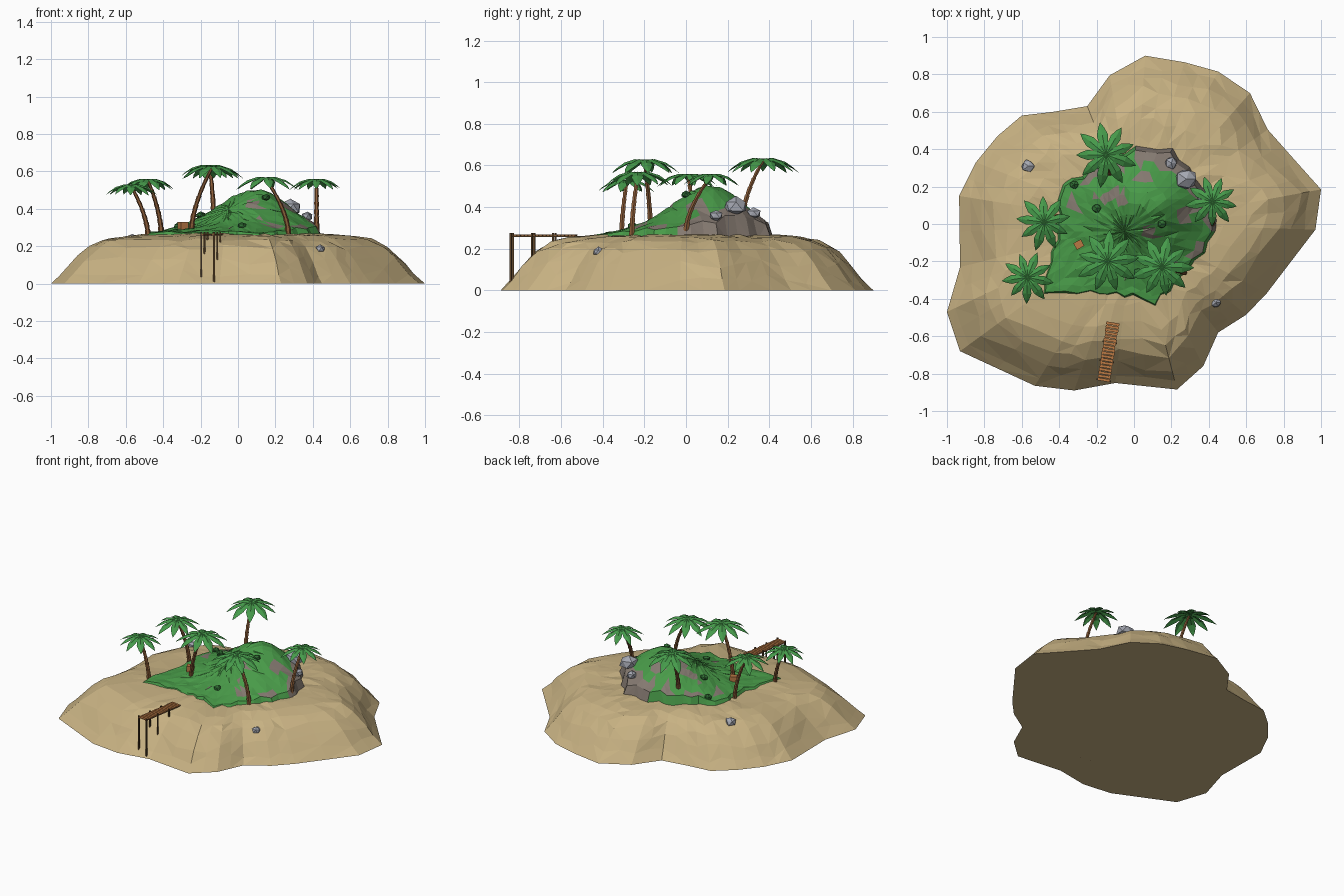
import bpy, bmesh, math, random
from mathutils import Vector, Matrix, noise

if "Cube" in bpy.data.objects:
    bpy.data.objects.remove(bpy.data.objects["Cube"])

random.seed(4)

def mat(name, r, g, b):
    m = bpy.data.materials.new(name)
    lin = [((c / 255 + 0.055) / 1.055) ** 2.4 for c in (r, g, b)]
    m.diffuse_color = (*lin, 1)
    m.use_nodes = True
    m.node_tree.nodes["Principled BSDF"].inputs["Base Color"].default_value = m.diffuse_color
    return m

SAND = mat("sand", 200, 178, 131)
GRASS = mat("grass", 72, 154, 72)
CLIFF = mat("cliff_rock", 132, 121, 112)
LEAF = mat("palm_leaf", 70, 155, 75)
TRUNK = mat("trunk_bark", 138, 92, 56)
PLANK = mat("plank_wood", 185, 120, 68)
POST = mat("post_wood", 92, 68, 42)
STONE = mat("stone", 165, 168, 178)
BUSH = mat("bush_green", 48, 110, 52)

def finish(bm, name, *mats):
    bmesh.ops.recalc_face_normals(bm, faces=bm.faces)
    me = bpy.data.meshes.new(name)
    bm.to_mesh(me)
    bm.free()
    for m in mats:
        me.materials.append(m)
    ob = bpy.data.objects.new(name, me)
    bpy.context.collection.objects.link(ob)
    return ob

def lerp_table(table, t):
    for (a, za), (b, zb) in zip(table, table[1:]):
        if t <= b:
            return za + (zb - za) * (t - a) / (b - a)
    return table[-1][1]

def reach(outline, c, ang):
    """distance from c to a star-shaped outline in direction ang"""
    d = Vector((math.cos(ang), math.sin(ang)))
    for i, q in enumerate(outline):
        a = Vector(outline[i - 1]) - Vector(c)
        e = Vector(q) - Vector(c) - a
        den = d.x * e.y - d.y * e.x
        if abs(den) < 1e-9:
            continue
        r = (a.x * e.y - a.y * e.x) / den
        s = (a.x * d.y - a.y * d.x) / den
        if r > 0 and -1e-6 <= s <= 1 + 1e-6:
            return r
    return 0.5

SHORE = [(.06, .9), (.27, .865), (.45, .815), (.62, .7), (.715, .505), (.87, .33), (1, .185),
         (.97, -.03), (.71, -.37), (.6, -.485), (.45, -.58), (.37, -.76), (.23, -.885),
         (-.1, -.85), (-.32, -.89), (-.53, -.865), (-.93, -.68), (-1, -.47), (-.93, -.23),
         (-.935, .15), (-.845, .33), (-.73, .47), (-.6, .58), (-.43, .6), (-.25, .63), (-.13, .795)]
MEADOW = [(-.41, .21), (-.26, .28), (-.15, .36), (.03, .42), (.22, .4), (.34, .24), (.43, .13),
          (.45, -.03), (.38, -.16), (.25, -.3), (.11, -.46), (.03, -.4), (-.29, -.38),
          (-.5, -.39), (-.48, -.24), (-.42, -.08)]
PROFILE = [(0, .275), (.3, .272), (.5, .264), (.62, .255), (.72, .236), (.8, .2), (.89, .117), (.95, .045), (1, 0)]

def sand_z(x, y):
    return lerp_table(PROFILE, math.hypot(x, y) / reach(SHORE, (0, 0), math.atan2(y, x)))

def ground_z(x, y):
    dx, dy = x - .1, y - .12
    sx = .21 if dx < 0 else .175
    sy = .18 if dy < 0 else .16
    return sand_z(x, y) + .222 * math.exp(-(dx / sx) ** 2 / 2 - (dy / sy) ** 2 / 2)

def polar(bm, centre, rings, angles, place):
    """polar grid of triangles; place(t, angle) gives each vertex"""
    mid = bm.verts.new(place(0, 0))
    prev = None
    n = len(angles)
    for t in rings:
        cur = [bm.verts.new(place(t, a)) for a in angles]
        for i in range(n):
            j = (i + 1) % n
            if prev is None:
                bm.faces.new((mid, cur[i], cur[j]))
            elif random.random() < .5:
                bm.faces.new((prev[i], cur[i], cur[j]))
                bm.faces.new((prev[i], cur[j], prev[j]))
            else:
                bm.faces.new((prev[i], cur[i], prev[j]))
                bm.faces.new((cur[i], cur[j], prev[j]))
        prev = cur
    return prev

# sand island with flat underside
angles = []
for i, q in enumerate(SHORE):
    p = SHORE[i - 1]
    angles += [math.atan2(p[1] + q[1], p[0] + q[0]), math.atan2(q[1], q[0])]
angles.sort()

def sand_vert(t, a):
    if t in (0, 1):
        r = t * reach(SHORE, (0, 0), a)
        return (r * math.cos(a), r * math.sin(a), lerp_table(PROFILE, t))
    t2 = t + random.uniform(-.022, .022)
    r = t2 * reach(SHORE, (0, 0), a)
    z = lerp_table(PROFILE, t2) + random.uniform(-.006, .006)
    return (r * math.cos(a), r * math.sin(a), z)

bm = bmesh.new()
rim = polar(bm, (0, 0), [.35, .5, .62, .72, .8, .88, .94, 1], angles, sand_vert)
bm.faces.new(rim)
finish(bm, "sand_island", SAND)

# grassy hill with bare rock on the steep back right side
HC = (-.05, -.04)

def hill_vert(t, a):
    edge = reach(MEADOW, HC, a) + .012 * math.sin(a * 19)
    r = edge * min(t, .985) if t < 1 else edge
    x, y = HC[0] + r * math.cos(a), HC[1] + r * math.sin(a)
    z = sand_z(x, y) - .02 if t == 1 else ground_z(x, y) + .008
    if 0 < t < .95:
        z += random.uniform(-.006, .006)
    return (x, y, z)

bm = bmesh.new()
polar(bm, HC, [.08, .2, .33, .46, .59, .72, .84, .94, 1],
      [math.tau * i / 48 for i in range(48)], hill_vert)
for f in bm.faces:
    c = f.calc_center_median()
    steep_side = c.x + c.y > .40 and c.z < .385
    patch = noise.noise(c * 11) > .3 and c.z > .3
    f.material_index = 1 if steep_side or patch else 0
finish(bm, "grassy_hill", GRASS, CLIFF)

# palms: bent tapering trunk and a crown of folded leaves
def palm(n, base, top, height, R):
    zb = ground_z(*base) - .015
    zt = height - .012
    bm = bmesh.new()
    prev = None
    for k in range(8):
        s = k / 7
        w = s ** 1.7
        c = Vector((base[0] + (top[0] - base[0]) * w, base[1] + (top[1] - base[1]) * w, zb + (zt - zb) * s))
        r = .0145 - .005 * s
        if k in (0, 7):
            sizes = [r]
        else:
            sizes = [r * 1.12, r * .88]      # stepped bark rings
        for r2 in sizes:
            cur = [bm.verts.new(c + Vector((r2 * math.cos(i * math.tau / 6), r2 * math.sin(i * math.tau / 6), 0)))
                   for i in range(6)]
            if prev:
                for i in range(6):
                    bm.faces.new((prev[i], prev[(i + 1) % 6], cur[(i + 1) % 6], cur[i]))
            else:
                bm.faces.new(cur)
            prev = cur
    bm.faces.new(prev)
    finish(bm, f"palm_trunk_{n}", TRUNK)

    bm = bmesh.new()
    turn = random.random()
    for i in range(9):
        L = R * random.uniform(.92, 1.06)
        M = Matrix.Translation((*top, height)) @ Matrix.Rotation((i + turn) * math.tau / 9, 4, 'Z')
        rows = []
        for u, z, w in ((0, -.01, .03), (.3, .0, .13), (.62, -.1, .17), (.85, -.26, .09), (1, -.4, .004)):
            rows.append([bm.verts.new(M @ Vector((u * L, s * w * L, (z - abs(s) * w * .35) * L))) for s in (-1, 0, 1)])
        for a, b in zip(rows, rows[1:]):
            for k in (0, 1):
                bm.faces.new((a[k], b[k], b[k + 1], a[k + 1]))
    finish(bm, f"palm_crown_{n}", LEAF)

palm(1, (-.13, .27), (-.15, .37), .635, .17)
palm(2, (-.25, -.17), (-.14, -.20), .63, .17)
palm(3, (-.41, .04), (-.48, .01), .56, .15)
palm(4, (.42, 0), (.42, .12), .56, .14)
palm(5, (-.48, -.31), (-.57, -.285), .53, .14)
palm(6, (.27, -.26), (.15, -.23), .57, .165)

# stones and bushes: roughened icospheres
def lump(name, x, y, z, r, m, squash):
    bm = bmesh.new()
    bmesh.ops.create_icosphere(bm, subdivisions=1, radius=r)
    for v in bm.verts:
        v.co *= random.uniform(.85, 1.12)
        v.co.z *= squash
    bmesh.ops.translate(bm, verts=bm.verts, vec=(x, y, z))
    bmesh.ops.triangulate(bm, faces=bm.faces)
    finish(bm, name, m)

for i, (x, y, z, r) in enumerate([(-.565, .31, None, .036), (.2, .325, .37, .036), (.28, .24, .405, .062),
                                  (.37, .145, .36, .034), (.44, -.42, .185, .03)]):
    lump(f"stone_{i + 1}", x, y, z or sand_z(x, y) + .008, r, STONE, .8)
for i, (x, y) in enumerate([(-.32, .21), (-.2, .085), (.15, 0), (.02, -.26)]):
    lump(f"bush_{i + 1}", x, y, ground_z(x, y) + .016, .026, BUSH, .75)

# boxes for dock and crate
def box(bm, centre, size, turn=0):
    bmesh.ops.create_cube(bm, size=1, matrix=Matrix.Translation(centre) @ Matrix.Rotation(turn, 4, 'Z')
                          @ Matrix.Diagonal((*size, 1)))

near, far = Vector((-.112, -.525, .266)), Vector((-.163, -.842, .266))
along = (far - near).normalized()
side = Vector((-along.y, along.x, 0))
turn = math.atan2(side.y, side.x)

bm = bmesh.new()
for i in range(18):
    box(bm, near.lerp(far, (i + .5) / 18), (.068 + random.uniform(-.004, .004), .0145, .006), turn)
finish(bm, "dock_planks", PLANK)

bm = bmesh.new()
for s in (-1, 1):
    box(bm, (near + far) / 2 + side * s * .027 - Vector((0, 0, .006)), (.007, .315, .007), turn)
    for t in (.34, .66, .98):
        p = near.lerp(far, t) + side * s * .035
        box(bm, (p.x, p.y, .1375), (.009, .009, .275), turn)
finish(bm, "dock_posts", POST)

# crate beside the palms
bm = bmesh.new()
box(bm, (-.295, -.11, ground_z(-.295, -.11) + .022), (.045, .04, .04), .5)
finish(bm, "crate", PLANK)
